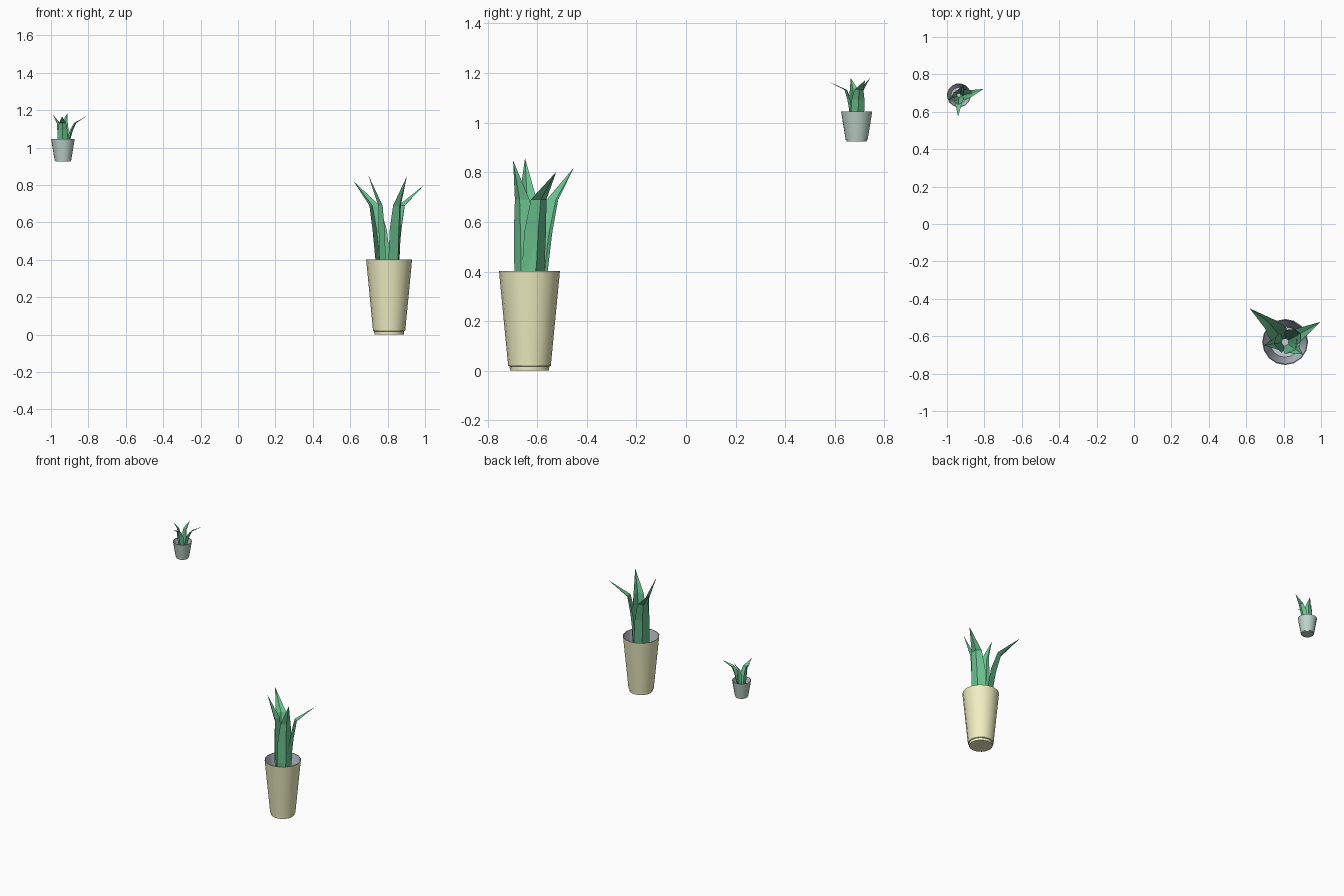
import bpy, bmesh, math
from mathutils import Vector

if "Cube" in bpy.data.objects:
    bpy.data.objects.remove(bpy.data.objects["Cube"])

SIDES = 16


def material(name, rgb):
    m = bpy.data.materials.new(name)
    m.diffuse_color = (*rgb, 1)
    m.use_nodes = True
    m.node_tree.nodes["Principled BSDF"].inputs["Base Color"].default_value = m.diffuse_color
    return m


leaf_green = material("leaf_green", (0.15, 0.55, 0.28))
inner_grey = material("inner_grey", (0.58, 0.64, 0.70))
cream = material("cream", (0.87, 0.86, 0.54))
sage = material("sage", (0.52, 0.66, 0.59))


def add_object(name, bm, mats, place):
    mesh = bpy.data.meshes.new(name)
    bm.to_mesh(mesh)
    bm.free()
    for m in mats:
        mesh.materials.append(m)
    ob = bpy.data.objects.new(name, mesh)
    bpy.context.collection.objects.link(ob)
    ob.location, ob.scale, ob.rotation_euler.z = place
    return ob


# Hollow tapered pot: profile turned round z, from the foot up and down inside
POT_PROFILE = [(0.079, 0), (0.080, 0.018), (0.086, 0.02), (0.123, 0.403),
               (0.118, 0.403), (0.081, 0.022)]


def make_pot(name, outer, place):
    bm = bmesh.new()
    rings = [[bm.verts.new((r * math.cos(2 * math.pi * i / SIDES),
                            r * math.sin(2 * math.pi * i / SIDES), z))
              for i in range(SIDES)] for r, z in POT_PROFILE]
    for k in range(len(rings) - 1):
        for i in range(SIDES):
            j = (i + 1) % SIDES
            f = bm.faces.new((rings[k][i], rings[k][j], rings[k + 1][j], rings[k + 1][i]))
            f.material_index = int(k >= 3)
    bm.faces.new(rings[0][::-1])
    bm.faces.new(rings[-1]).material_index = 1
    ob = add_object(name, bm, (outer, inner_grey), place)
    bpy.ops.object.select_all(action='DESELECT')
    ob.select_set(True)
    bpy.context.view_layer.objects.active = ob
    bpy.ops.object.shade_smooth_by_angle(angle=math.radians(35))


# Leaves: heading in degrees, reach at the rim and at the bend, tip position
LEAVES = [
    (130, 0.065, 0.130, (-0.190, 0.180, 0.820)),
    (189, 0.040, 0.050, (-0.113, -0.018, 0.857)),
    (325, 0.045, 0.060, (0.095, -0.066, 0.847)),
    (29, 0.043, 0.085, (0.190, 0.108, 0.802)),
]


def make_leaf(name, leaf, place):
    heading, rim, bend, tip = leaf
    a = math.radians(heading)
    out = Vector((math.cos(a), math.sin(a), 0))
    side = Vector((-math.sin(a), math.cos(a), 0))
    # stations: reach, height, half width
    stations = [(0.012, 0.022, 0.033), (rim, 0.40, 0.052),
                (rim * 0.6 + bend * 0.4, 0.56, 0.050), (bend, 0.69, 0.036)]
    bm = bmesh.new()
    rows = []
    for reach, z, half in stations:
        mid = out * reach + Vector((0, 0, z))
        fold = out * half * 0.25
        rows.append([bm.verts.new(mid - side * half - fold),
                     bm.verts.new(mid + fold),
                     bm.verts.new(mid + side * half - fold)])
    point = bm.verts.new(tip)
    for lo, hi in zip(rows, rows[1:]):
        for i in range(2):
            bm.faces.new((lo[i], lo[i + 1], hi[i + 1], hi[i]))
    for i in range(2):
        bm.faces.new((rows[-1][i], rows[-1][i + 1], point))
    add_object(name, bm, (leaf_green,), place)


def make_plant(prefix, outer, place):
    make_pot(prefix + "_pot", outer, place)
    for n, leaf in enumerate(LEAVES, 1):
        make_leaf(f"{prefix}_leaf_{n}", leaf, place)


# Tall plant on the floor, and a squat turned copy up high
make_plant("large", cream, ((0.808, -0.631, 0), (1, 1, 1), 0))
make_plant("small", sage, ((-0.936, 0.688, 0.925), (0.52, 0.52, 0.3), math.radians(-122)))
